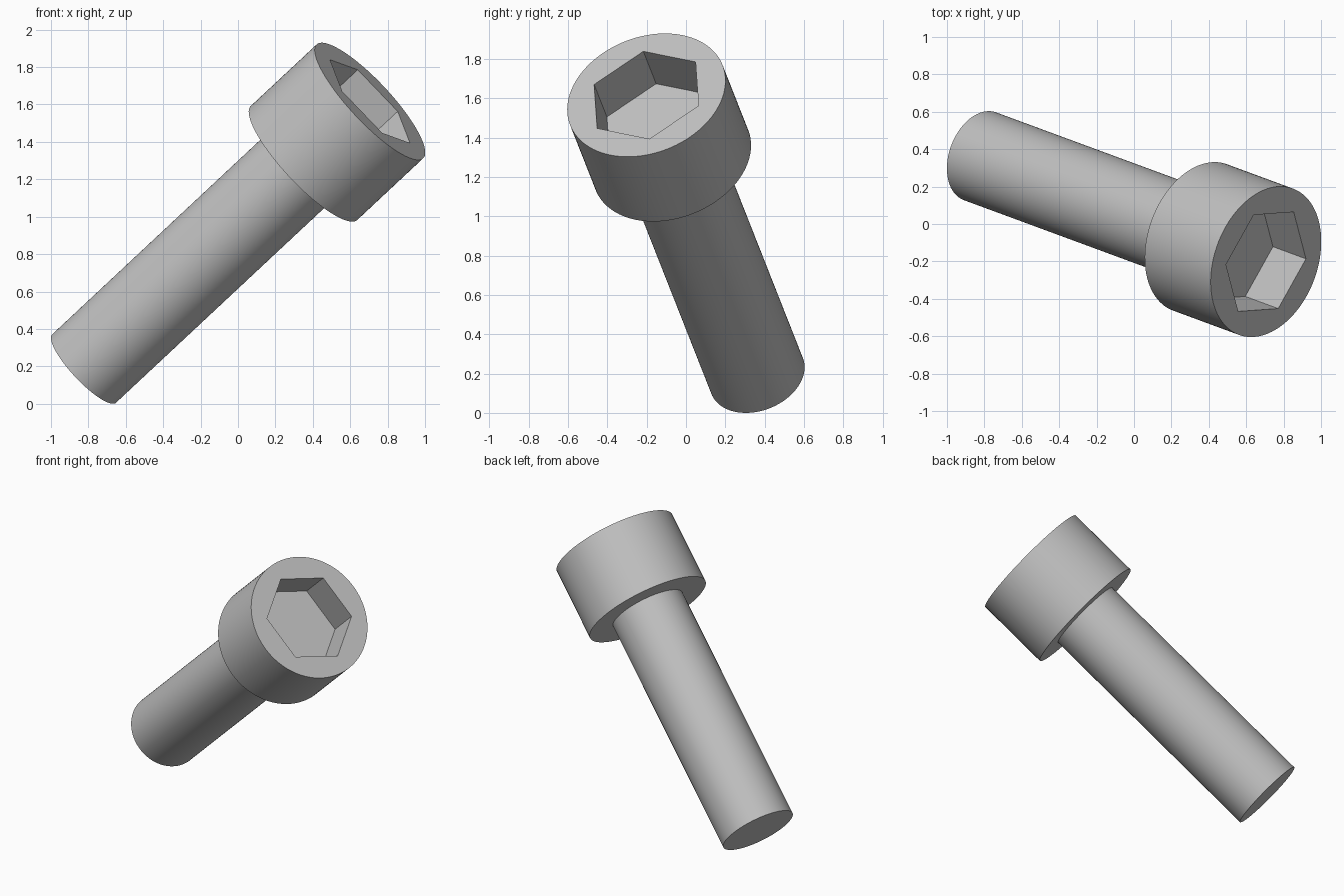
import bpy, bmesh, math
from mathutils import Vector, Matrix

cube = bpy.data.objects.get("Cube")
if cube:
    bpy.data.objects.remove(cube, do_unlink=True)

SIDES = 96
SHAFT_R, HEAD_R, HEX_R = 0.25, 0.417, 0.309
SHAFT_LEN, TOTAL_LEN, SOCKET_DEPTH = 1.667, 2.167, 0.25

# Local frame: z runs up the bolt, x points at a corner of the socket
axis = Vector((0.705, -0.26, 0.659)).normalized()
corner = Vector((-0.215, -0.015, 0.222))
corner = (corner - axis * corner.dot(axis)).normalized()
side = axis.cross(corner)
pose = Matrix((corner, side, axis)).transposed().to_4x4()
pose.translation = (-0.823, 0.362, 0.188)

steel = bpy.data.materials.new("grey steel")
steel.use_nodes = True
colour = (0.53, 0.53, 0.53, 1)
steel.diffuse_color = colour
steel.node_tree.nodes["Principled BSDF"].inputs["Base Color"].default_value = colour


def ring(bm, radius, z, hexagon=False):
    """Ring of points, on a circle or spread along a hexagon's sides."""
    verts = []
    for i in range(SIDES):
        a = math.tau * i / SIDES
        r = radius
        if hexagon:
            off = a % (math.pi / 3) - math.pi / 6
            r *= math.cos(math.pi / 6) / math.cos(off)
        verts.append(bm.verts.new((r * math.cos(a), r * math.sin(a), z)))
    return verts


def build(name, rings, cap_start=False, cap_end=False):
    """Skin a list of rings from the bottom to the top."""
    bm = bmesh.new()
    loops = [ring(bm, *r) for r in rings]
    for low, high in zip(loops, loops[1:]):
        for i in range(SIDES):
            j = (i + 1) % SIDES
            bm.faces.new((low[i], low[j], high[j], high[i]))
    if cap_start:
        bm.faces.new(loops[0][::-1])
    if cap_end:
        bm.faces.new(loops[-1])
    mesh = bpy.data.meshes.new(name)
    bm.to_mesh(mesh)
    bm.free()
    mesh.materials.append(steel)
    obj = bpy.data.objects.new(name, mesh)
    bpy.context.collection.objects.link(obj)
    obj.matrix_world = pose
    bpy.ops.object.select_all(action="DESELECT")
    obj.select_set(True)
    bpy.context.view_layer.objects.active = obj
    bpy.ops.object.shade_smooth_by_angle(angle=math.radians(30))


# Plain shaft with a flat end
build("shaft", [(SHAFT_R, 0), (SHAFT_R, SHAFT_LEN)], cap_start=True)

# Cylindrical head: underside, wall, top rim, socket walls and floor
build("socket_head", [
    (SHAFT_R, SHAFT_LEN),
    (HEAD_R, SHAFT_LEN),
    (HEAD_R, TOTAL_LEN),
    (HEX_R, TOTAL_LEN, True),
    (HEX_R, TOTAL_LEN - SOCKET_DEPTH, True),
], cap_end=True)
